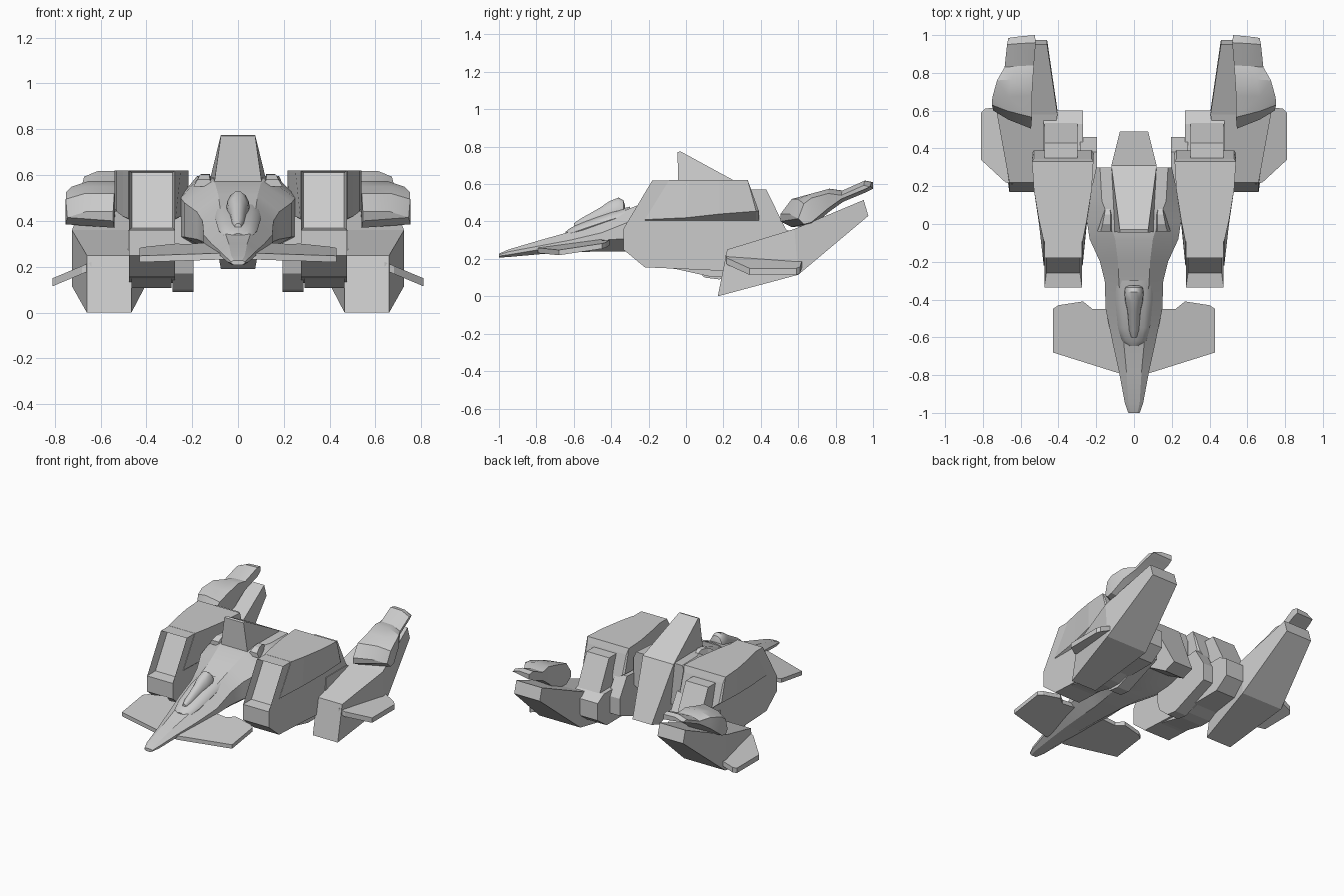
import bpy, bmesh, math
from mathutils import Vector


def loft(name, rings, mirror=True, smooth=0, recess=None):
    """Skin a list of equal-length 3D rings, cap the ends, optionally mirror in x."""
    bm = bmesh.new()
    vs = [[bm.verts.new(p) for p in r] for r in rings]
    n = len(vs[0])
    for a, b in zip(vs, vs[1:]):
        for i in range(n):
            j = (i + 1) % n
            bm.faces.new((a[i], a[j], b[j], b[i]))
    bm.faces.new(vs[0])
    bm.faces.new(vs[-1])
    bmesh.ops.recalc_face_normals(bm, faces=bm.faces)
    if recess:
        face = [f for f in bm.faces if f.normal.y < -.5 and f.normal.z > .3]
        bmesh.ops.inset_region(bm, faces=face, thickness=recess[0])
        bmesh.ops.translate(bm, verts=list({v for f in face for v in f.verts}),
                            vec=Vector((0, recess[1], 0)))
    me = bpy.data.meshes.new(name)
    bm.to_mesh(me)
    bm.free()
    ob = bpy.data.objects.new(name, me)
    bpy.context.collection.objects.link(ob)
    if mirror:
        ob.modifiers.new("mirror", 'MIRROR')
    if smooth:
        bpy.ops.object.select_all(action='DESELECT')
        bpy.context.view_layer.objects.active = ob
        ob.select_set(True)
        bpy.ops.object.shade_smooth_by_angle(angle=math.radians(smooth))
    return ob


def extrude_x(name, profile, x0, x1, **kw):
    return loft(name, [[(x, y, z) for y, z in profile] for x in (x0, x1)], **kw)


def plate(name, outline, height, thick):
    """Thin slab over an (x, y) outline whose mid surface follows height(x, y)."""
    return loft(name, [[(x, y, height(x, y) + s * thick / 2) for x, y in outline] for s in (-1, 1)])


# Fuselage: y, top half width, top z, side half width, upper/lower side z, bottom half width, bottom z
body = [(-1.0, .018, .228, .03, .222, .215, .018, .207),
        (-.95, .03, .25, .048, .238, .222, .03, .21),
        (-.78, .04, .30, .08, .27, .25, .04, .225),
        (-.62, .055, .345, .115, .30, .27, .05, .235),
        (-.45, .07, .41, .15, .34, .30, .06, .24),
        (-.30, .08, .47, .155, .40, .31, .07, .24),
        (-.20, .085, .51, .18, .44, .32, .08, .245),
        (-.08, .10, .565, .235, .48, .33, .10, .25),
        (.02, .13, .585, .25, .50, .33, .11, .26),
        (.12, .17, .59, .24, .52, .33, .11, .27),
        (.30, .18, .595, .20, .55, .36, .10, .30)]
rings = []
for y, tw, zt, w, zu, zl, bw, zb in body:
    half = [(tw, zt), (w, zu), (w, zl), (bw, zb)]
    rings.append([(x, y, z) for x, z in half] + [(-x, y, z) for x, z in reversed(half)])
loft("fuselage", rings, mirror=False, smooth=28)

# Cockpit canopy, with a low rim around it
def dome(name, secs, seg=14):
    loft(name, [[(w * math.cos(2 * math.pi * i / seg), y, zc + h * math.sin(2 * math.pi * i / seg))
                 for i in range(seg)] for y, w, zc, h in secs], mirror=False, smooth=40)

dome("canopy", [(-.60, .015, .37, .02), (-.56, .027, .385, .033), (-.46, .036, .42, .055),
                (-.41, .048, .435, .075), (-.36, .052, .45, .08), (-.335, .048, .45, .065),
                (-.325, .03, .45, .035)])
dome("canopy_rim", [(-.645, .03, .325, .02), (-.62, .065, .335, .03),
                    (-.55, .085, .36, .038), (-.40, .10, .41, .045), (-.30, .10, .44, .04)])

# Dorsal fin slab: front edge, back edge, half width
fin = [((-.045, .77), (-.03, .775), .075), ((-.04, .45), (.31, .59), .12), ((.40, .19), (.49, .22), .075)]
loft("dorsal_fin", [[(-w, *f), (w, *f), (w, *b), (-w, *b)] for f, b, w in fin], mirror=False)

# Small deck bumps beside the fin
loft("deck_bump", [[(x - w, y, .55), (x + w, y, .55), (x + w * .6, y, z), (x - w * .6, y, z)]
                   for x, y, w, z in [(.15, -.04, .045, .58), (.145, .0, .035, .602),
                                      (.14, .05, .028, .605), (.14, .08, .02, .59)]])

# Forward wings
plate("forward_wing",
      [(.06, -.79), (.08, -.79), (.43, -.68), (.43, -.45), (.40, -.43), (.27, -.41), (.22, -.45), (.06, -.45)],
      lambda x, y: .272 + .15 * (y + .6) - .08 * (x - .1), .028)

# Engine pods with recessed slanted intakes
extrude_x("engine_pod", [(-.335, .36), (-.18, .62), (.33, .62), (.39, .41), (.37, .30), (.25, .13),
                         (.12, .14), (-.22, .155), (-.335, .25)], .275, .475, recess=(.016, .07))

# Flared upper shells: y top, y bottom, inner x, outer x, top z, flare z
shell = [(-.09, -.22, .272, .478, .621, .41), (.02, .0, .25, .503, .621, .42),
         (.18, .18, .224, .53, .621, .44), (.33, .375, .215, .54, .621, .455),
         (.345, .39, .225, .53, .58, .455)]
loft("upper_shell", [[(xi, yt, zt), (xo, yt, zt), (xo, yb, ze), (.474, yb, .405), (.276, yb, .405), (xi, yb, ze)]
                     for yt, yb, xi, xo, zt, ze in shell])

# Keels under the pods, and inner boxes
keel = [(-.16, .16), (-.05, .145), (.12, .107), (.20, .107), (.50, .2), (.50, .28), (0, .3)]
extrude_x("pod_keel", keel, .29, .465)
inner = [(.0, .24), (.02, .17), (.10, .10), (.18, .09), (.46, .2), (.46, .32), (.38, .45), (.0, .42)]
extrude_x("inner_box", inner, .195, .285)

# Rear boxes and rear connectors
extrude_x("rear_box", [(.33, .57), (.43, .57), (.535, .355), (.33, .355)], .30, .475)
extrude_x("rear_connector", [(.30, .36), (.53, .36), (.60, .32), (.60, .20), (.50, .13), (.28, .13)], .27, .48)

# Rear wedge legs: top (y, z), bottom (y, z), inner x, outer x
leg = [((.22, .25), (.17, 0), .465, .66), ((.58, .36), (.60, .115), .405, .725), ((.95, .515), (.975, .43), .46, .66)]
loft("rear_leg", [[(xi, *t), (xo, *t), (xo, *b), (xi, *b)] for t, b, xi, xo in leg])

# Drooping side winglets on the legs
plate("side_winglet", [(.64, .21), (.68, .22), (.81, .34), (.81, .59), (.79, .61), (.64, .63)],
      lambda x, y: .195 - .42 * (x - .66), .035)

# Upper boosters: inner y, outer y, inner x, outer x, bottom z, top z
booster = [(.505, .60, .545, .745, .40, .44), (.565, .63, .54, .752, .37, .52), (.68, .67, .54, .75, .38, .55),
           (.77, .76, .535, .725, .455, .575), (.84, .83, .53, .685, .505, .565),
           (.96, .95, .52, .672, .555, .618), (1.0, .985, .525, .665, .575, .61)]
loft("upper_booster", [[(xi, yi, zt), (xi + .6 * (xo - xi), (yi + yo) / 2, zt), (xo, yo, zt - .025),
                        (xo, yo, zb + .015), (xi, yi, zb)]
                       for yi, yo, xi, xo, zb, zt in booster], smooth=25)
